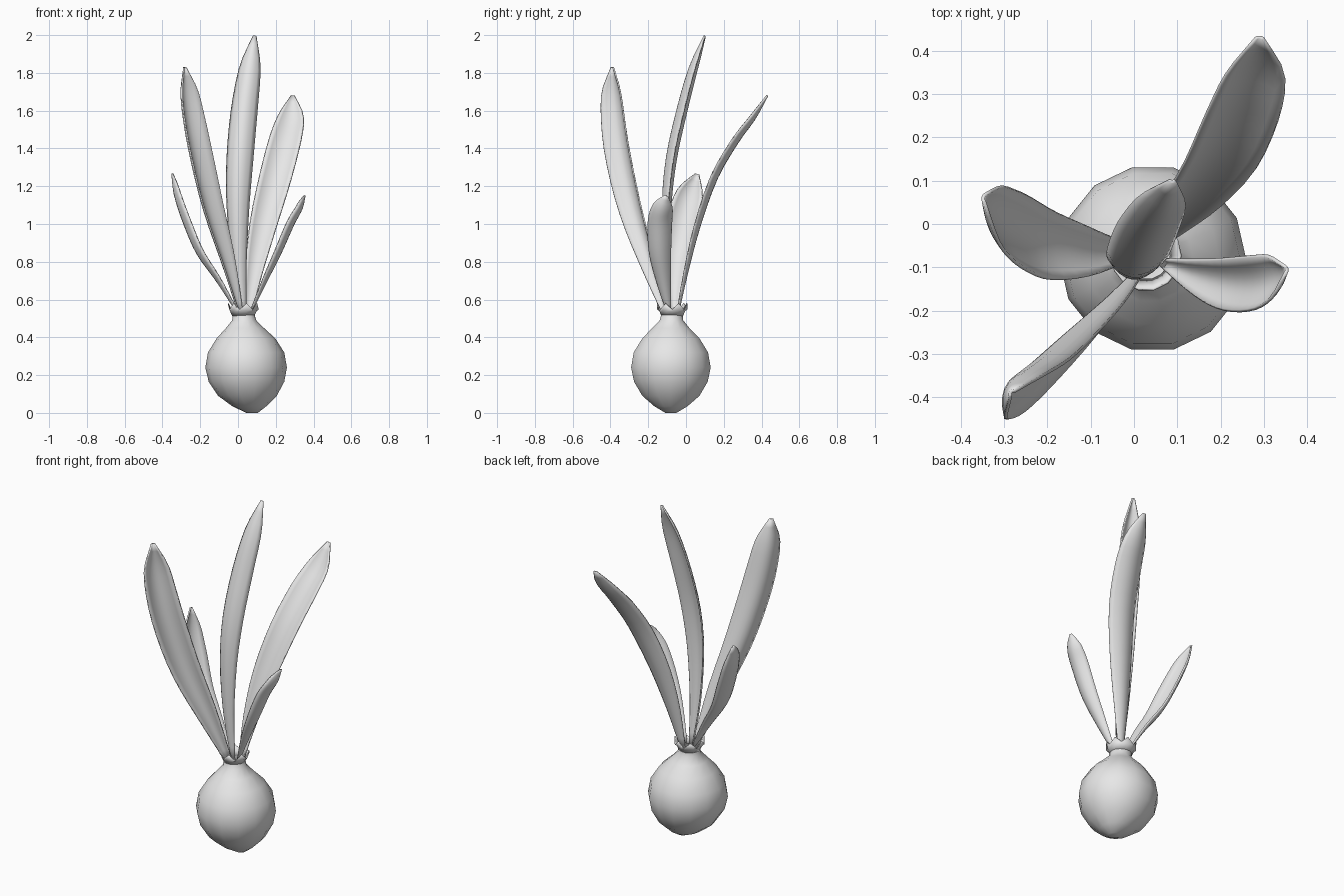
import bpy, bmesh, math
from mathutils import Vector

if "Cube" in bpy.data.objects:
    bpy.data.objects.remove(bpy.data.objects["Cube"])

grey = bpy.data.materials.new("pale grey")
grey.diffuse_color = (0.8, 0.8, 0.8, 1)
grey.use_nodes = True
grey.node_tree.nodes["Principled BSDF"].inputs["Base Color"].default_value = grey.diffuse_color


def finish(name, bm, thickness):
    bmesh.ops.recalc_face_normals(bm, faces=bm.faces)
    me = bpy.data.meshes.new(name)
    bm.to_mesh(me)
    bm.free()
    me.materials.append(grey)
    me.shade_smooth()
    ob = bpy.data.objects.new(name, me)
    bpy.context.collection.objects.link(ob)
    if thickness:
        mod = ob.modifiers.new("thickness", 'SOLIDIFY')
        mod.thickness = thickness
        mod.offset = 0
    return ob


def skin(bm, rows, closed):
    for a, b in zip(rows, rows[1:]):
        n = len(a)
        for i in range(n if closed else n - 1):
            j = (i + 1) % n
            bm.faces.new((a[i], a[j], b[j], b[i]))


def spline(pts, t):
    """Catmull-Rom point at t in 0..1."""
    n = len(pts) - 1
    i = min(int(t * n), n - 1)
    u = t * n - i
    p1, p2 = pts[i], pts[i + 1]
    p0 = pts[i - 1] if i > 0 else p1 * 2 - p2
    p3 = pts[i + 2] if i + 2 <= n else p2 * 2 - p1
    return 0.5 * (2 * p1 + (p2 - p0) * u + (2 * p0 - 5 * p1 + 4 * p2 - p3) * u * u
                  + (3 * p1 - p0 - 3 * p2 + p3) * u ** 3)


# Width along a leaf: narrow base, full middle, blunt tip
WIDTHS = [Vector((w, 0, 0)) for w in (0.15, 0.48, 0.76, 0.94, 1.0, 0.95, 0.74, 0.1)]


def leaf(name, path, half, across, bulge, cup):
    pts = [Vector(p) for p in path]
    across, bulge = Vector(across), Vector(bulge)
    bm = bmesh.new()
    rows = []
    steps, cols = 18, 8
    for k in range(steps + 1):
        t = k / steps
        c = spline(pts, t)
        tan = (spline(pts, min(t + .02, 1)) - spline(pts, max(t - .02, 0))).normalized()
        w = (across - tan * across.dot(tan)).normalized()
        n = tan.cross(w)
        if n.dot(bulge) < 0:
            n.negate()
        h = half * spline(WIDTHS, t).x
        row = []
        for i in range(cols + 1):
            s = 2 * i / cols - 1
            row.append(bm.verts.new(c + w * h * s + n * h * cup * (0.5 - s * s)))
        rows.append(row)
    skin(bm, rows, False)
    return finish(name, bm, 0.008)


# Bulb: (radius, height, centre x, centre y), ending in a flared neck
SIDES = 14
profile = [(.03, 0, .075, -.08), (.09, .035, .06, -.08), (.155, .09, .05, -.08),
           (.2, .165, .045, -.08), (.216, .24, .043, -.08), (.202, .32, .043, -.08),
           (.155, .395, .042, -.08), (.1, .45, .037, -.08), (.064, .49, .033, -.077),
           (.058, .52, .03, -.074)]
bm = bmesh.new()
rows = []
for r, z, cx, cy in profile:
    rows.append([bm.verts.new((cx + r * math.cos(i * math.tau / SIDES),
                               cy + r * math.sin(i * math.tau / SIDES), z))
                 for i in range(SIDES)])
skin(bm, rows, True)
bm.faces.new(rows[0])
finish("bulb", bm, 0)

# Torn, flared collar around the neck
bm = bmesh.new()
rows = []
for level, (r, z) in enumerate([(.057, .515), (.068, .54), (.08, .56)]):
    row = []
    for i in range(SIDES):
        a = i * math.tau / SIDES
        jag = (0.02 if i % 2 else -0.012) * (level == 2)
        row.append(bm.verts.new((.028 + r * math.cos(a), -.073 + r * math.sin(a), z + jag)))
    rows.append(row)
skin(bm, rows, True)
finish("torn_collar", bm, 0.005)

# Leaves
leaf("tall_leaf",
     [(.03, -.085, .5), (.005, -.105, .8), (-.002, -.105, 1.1), (.008, -.08, 1.35),
      (.03, -.025, 1.6), (.06, .035, 1.82), (.088, .1, 1.995)],
     .07, (1, -.12, 0), (0, -1, 0), .65)
leaf("back_leaf",
     [(.05, -.05, .5), (.085, .0, .75), (.135, .062, 1.0), (.2, .15, 1.25),
      (.25, .26, 1.44), (.28, .35, 1.56), (.29, .43, 1.68)],
     .085, (1, 0, 0), (0, 1, -.3), .4)
leaf("front_leaf",
     [(.02, -.1, .5), (-.06, -.195, .8), (-.15, -.285, 1.1), (-.22, -.35, 1.4),
      (-.265, -.38, 1.65), (-.282, -.39, 1.83)],
     .085, (.62, .72, .3), (-1, 1, 0), .7)
leaf("left_leaf",
     [(0, -.065, .53), (-.1, -.065, .7), (-.2, -.05, .85), (-.265, -.02, 1.0),
      (-.315, .015, 1.14), (-.347, .06, 1.265)],
     .085, (0, 1, 0), (-1, 0, -.3), .45)
leaf("right_leaf",
     [(.065, -.09, .53), (.14, -.12, .7), (.21, -.138, .85), (.275, -.138, 1.0),
      (.32, -.125, 1.08), (.352, -.105, 1.15)],
     .062, (0, 1, 0), (1, 0, -.3), .6)
